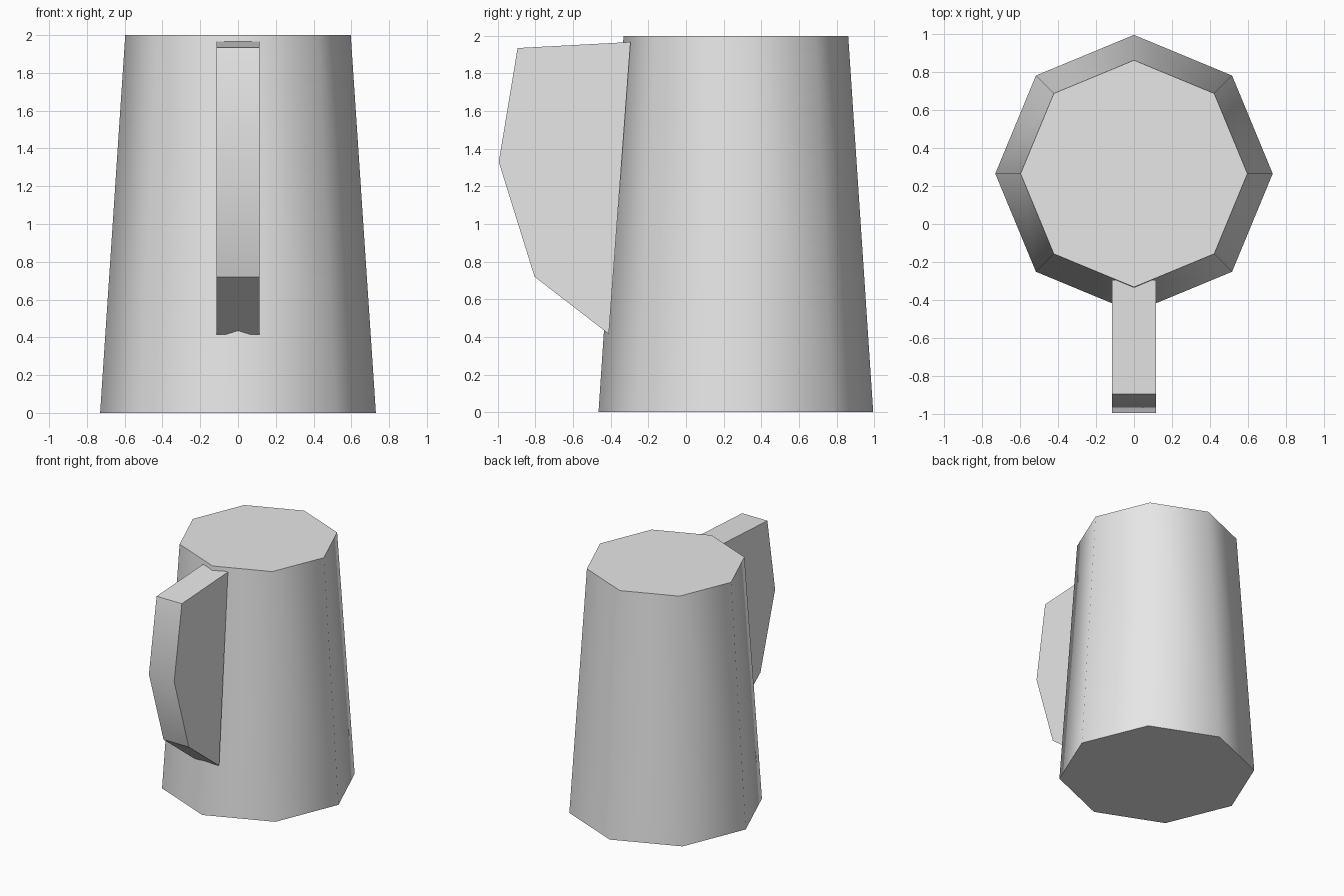
import bpy, bmesh, math

cube = bpy.data.objects.get("Cube")
if cube:
    bpy.data.objects.remove(cube, do_unlink=True)

grey = bpy.data.materials.new("light_grey")
grey.use_nodes = True
colour = (0.8, 0.8, 0.8, 1)
grey.diffuse_color = colour
grey.node_tree.nodes["Principled BSDF"].inputs["Base Color"].default_value = colour


def finish(obj, angle):
    """Assign the material and smooth the shallow edges."""
    obj.data.materials.clear()
    obj.data.materials.append(grey)
    bpy.ops.object.select_all(action="DESELECT")
    obj.select_set(True)
    bpy.context.view_layer.objects.active = obj
    bpy.ops.object.shade_smooth_by_angle(angle=math.radians(angle))


# Tapered eight-sided body, one corner facing the front
bpy.ops.mesh.primitive_cone_add(vertices=8, radius1=0.73, radius2=0.597,
                                depth=2, location=(0, 0.265, 1))
body = bpy.context.object
body.name = "mug_body"
finish(body, 50)

# Solid handle: side profile (y, z) extruded across x
profile = [(-0.295, 1.967), (-0.895, 1.935), (-0.995, 1.33),
           (-0.805, 0.72), (-0.41, 0.415)]
half_width = 0.115
bm = bmesh.new()
side = bm.faces.new([bm.verts.new((-half_width, y, z)) for y, z in profile])
extruded = bmesh.ops.extrude_face_region(bm, geom=[side])["geom"]
bmesh.ops.translate(bm, vec=(2 * half_width, 0, 0),
                    verts=[v for v in extruded if isinstance(v, bmesh.types.BMVert)])
bmesh.ops.recalc_face_normals(bm, faces=bm.faces)
mesh = bpy.data.meshes.new("handle")
bm.to_mesh(mesh)
bm.free()
handle = bpy.data.objects.new("handle", mesh)
bpy.context.collection.objects.link(handle)
finish(handle, 30)
